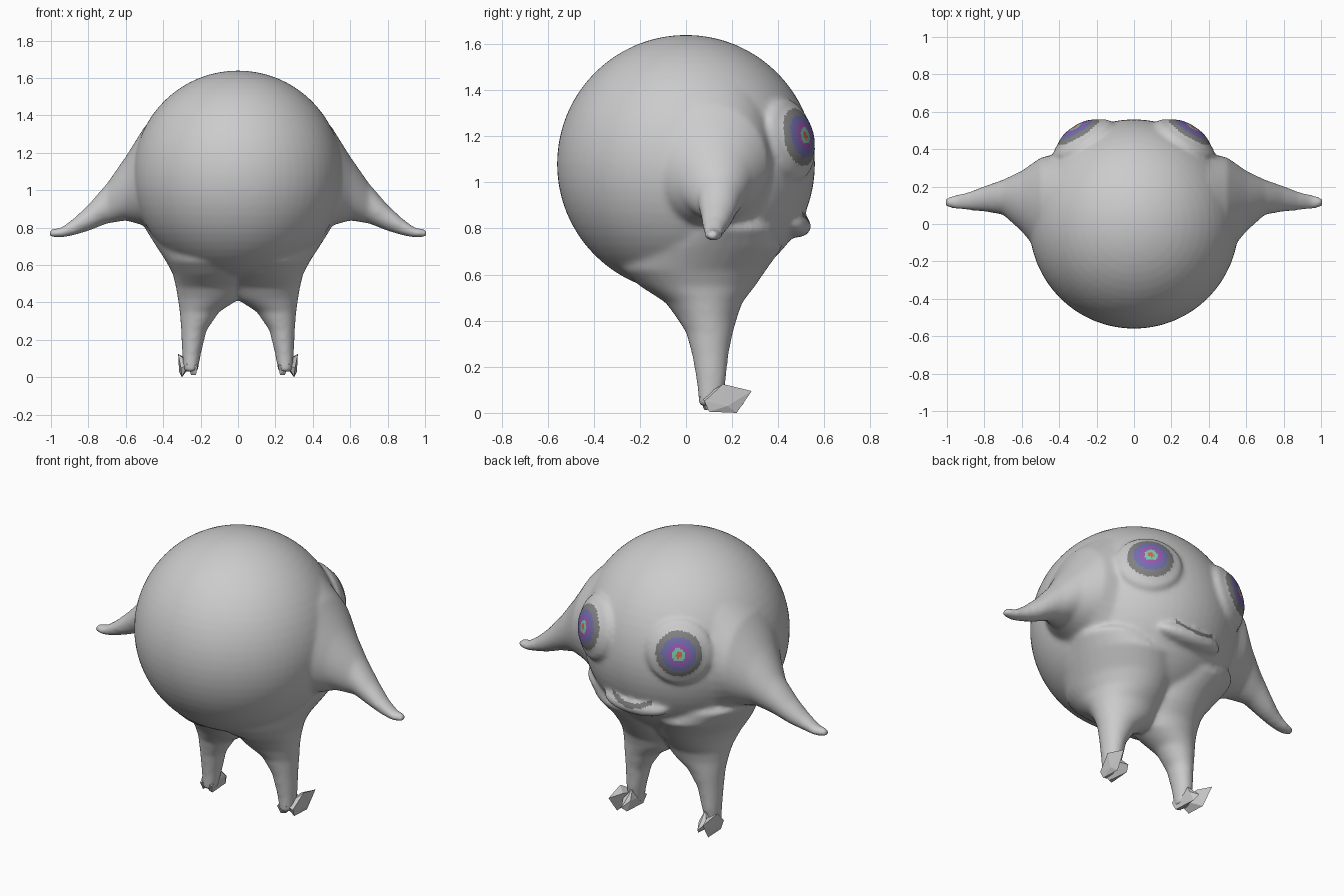
import bpy, bmesh, math
from mathutils import Vector, Matrix

if "Cube" in bpy.data.objects:
    bpy.data.objects.remove(bpy.data.objects["Cube"])

bm = bmesh.new()


def loft(sections, place, n=32):
    """Closed tube through elliptical sections (pos, a0, a1, b0, b1)."""
    rings = []
    for p, a0, a1, b0, b1 in sections:
        ring = []
        for i in range(n):
            t = 2 * math.pi * i / n
            a = (a0 + a1) / 2 + (a1 - a0) / 2 * math.cos(t)
            b = (b0 + b1) / 2 + (b1 - b0) / 2 * math.sin(t)
            ring.append(bm.verts.new(place(p, a, b)))
        rings.append(ring)
    for r, q in zip(rings, rings[1:]):
        for i in range(n):
            j = (i + 1) % n
            bm.faces.new((r[i], r[j], q[j], q[i]))
    bm.faces.new(rings[0][::-1])
    bm.faces.new(rings[-1])


def ellipsoid(center, radii, normal=(0, 0, 1)):
    rot = Vector(normal).to_track_quat('Z', 'Y').to_matrix().to_4x4()
    m = Matrix.Translation(center) @ rot @ Matrix.Diagonal((*radii, 1))
    bmesh.ops.create_uvsphere(bm, u_segments=64, v_segments=32, radius=1, matrix=m)


# arm: x, y range, z range
ARM = [(1.008, .095, .14, .752, .79), (.985, .085, .147, .747, .795),
       (.95, .08, .157, .745, .797), (.88, .073, .172, .758, .848),
       (.8, .066, .203, .782, .922), (.7, .05, .237, .822, .1 + .937),
       (.6, -.04, .285, .838, 1.18), (.5, -.16, .355, .81, 1.34),
       (.4, -.18, .38, .74, 1.44), (.25, -.1, .3, .9, 1.3)]
# leg: z, x range, y range
LEG = [(.03, .215, .292, .055, .15), (.13, .197, .299, .047, .172),
       (.25, .168, .304, .027, .184), (.35, .1, .312, .0, .204),
       (.42, -.01, .322, -.045, .224), (.48, -.05, .332, -.09, .245),
       (.55, -.09, .348, -.2, .3), (.62, -.12, .385, -.28, .348),
       (.72, -.1, .45, -.26, .42), (.8, 0, .5, -.12, .39), (.95, .05, .4, -.1, .3)]

CENTER = Vector((0, 0, 1.08))
EYES = []

# round torso, limbs, eye mounds and lip
ellipsoid(CENTER, (.56, .56, .56))
for s in (-1, 1):
    loft(ARM, lambda p, a, b: (s * p, a, b))
    loft(LEG, lambda p, a, b: (s * a, b, p))
    n = Vector((s * .51, .84, .2)).normalized()
    ellipsoid(CENTER + n * .54, (.18, .18, .055), n)
    ellipsoid(CENTER + n * .56, (.14, .14, .06), n)
    EYES.append(CENTER + n * .615)
ellipsoid((0, .455, .825), (.21, .09, .06), (0, .35, 1))

bmesh.ops.recalc_face_normals(bm, faces=bm.faces[:])
me = bpy.data.meshes.new("body_base")
bm.to_mesh(me)
bm.free()
base = bpy.data.objects.new("body_base", me)
bpy.context.collection.objects.link(base)

# fuse everything into one soft skin
rm = base.modifiers.new("Fuse", 'REMESH')
rm.mode = 'VOXEL'
rm.voxel_size = .012
sm = base.modifiers.new("Soften", 'SMOOTH')
sm.factor = .5
sm.iterations = 12
dg = bpy.context.evaluated_depsgraph_get()
skin = bpy.data.meshes.new_from_object(base.evaluated_get(dg))
body = bpy.data.objects.new("body", skin)
bpy.context.collection.objects.link(body)
bpy.data.objects.remove(base)

# eye rings and mouth painted onto faces
RINGS = [(.017, "pupil_red", (.75, .12, .08)), (.036, "iris_green", (.2, .6, .42)),
         (.062, "iris_purple", (.33, .1, .45)), (.095, "iris_blue", (.17, .16, .42)),
         (.13, "eye_rim", (.22, .22, .22))]
skin.materials.clear()
skin.materials.append(None)
for _, name, col in RINGS + [(0, "mouth_dark", (.2, .2, .2))]:
    mat = bpy.data.materials.new(name)
    mat.diffuse_color = (*col, 1)
    mat.use_nodes = True
    mat.node_tree.nodes["Principled BSDF"].inputs["Base Color"].default_value = mat.diffuse_color
    skin.materials.append(mat)
for f in skin.polygons:
    f.use_smooth = True
    f.material_index = 0
    c = f.center
    if c.y < .3:
        continue
    d = min((c - e).length for e in EYES)
    for i, ring in enumerate(RINGS):
        if d < ring[0]:
            f.material_index = i + 1
            break
    if abs(c.x) < .13 and abs(c.z - .825 - 2.4 * c.x ** 2) < .014:
        f.material_index = len(RINGS) + 1

# crumpled faceted feet: two angular toes each
TOES = {"inner_toe": [(.215, .06, .06), (.225, .08, .012), (.25, .09, .012), (.275, .06, .07),
                      (.235, .22, .012), (.25, .25, .04), (.225, .2, .07), (.24, .16, .125),
                      (.275, .2, .07)],
        "outer_toe": [(.26, .07, .07), (.305, .08, .05), (.3, .1, .005), (.315, .18, .03),
                      (.3, .22, .0), (.31, .285, .095), (.32, .16, .125), (.275, .2, .1),
                      (.27, .15, .04)]}
for s, side in ((-1, "left"), (1, "right")):
    for name, pts in TOES.items():
        fb = bmesh.new()
        for x, y, z in pts:
            fb.verts.new((s * x, y, z))
        bmesh.ops.convex_hull(fb, input=fb.verts[:])
        bmesh.ops.recalc_face_normals(fb, faces=fb.faces[:])
        fm = bpy.data.meshes.new(side + "_" + name)
        fb.to_mesh(fm)
        fb.free()
        bpy.context.collection.objects.link(bpy.data.objects.new(side + "_" + name, fm))
